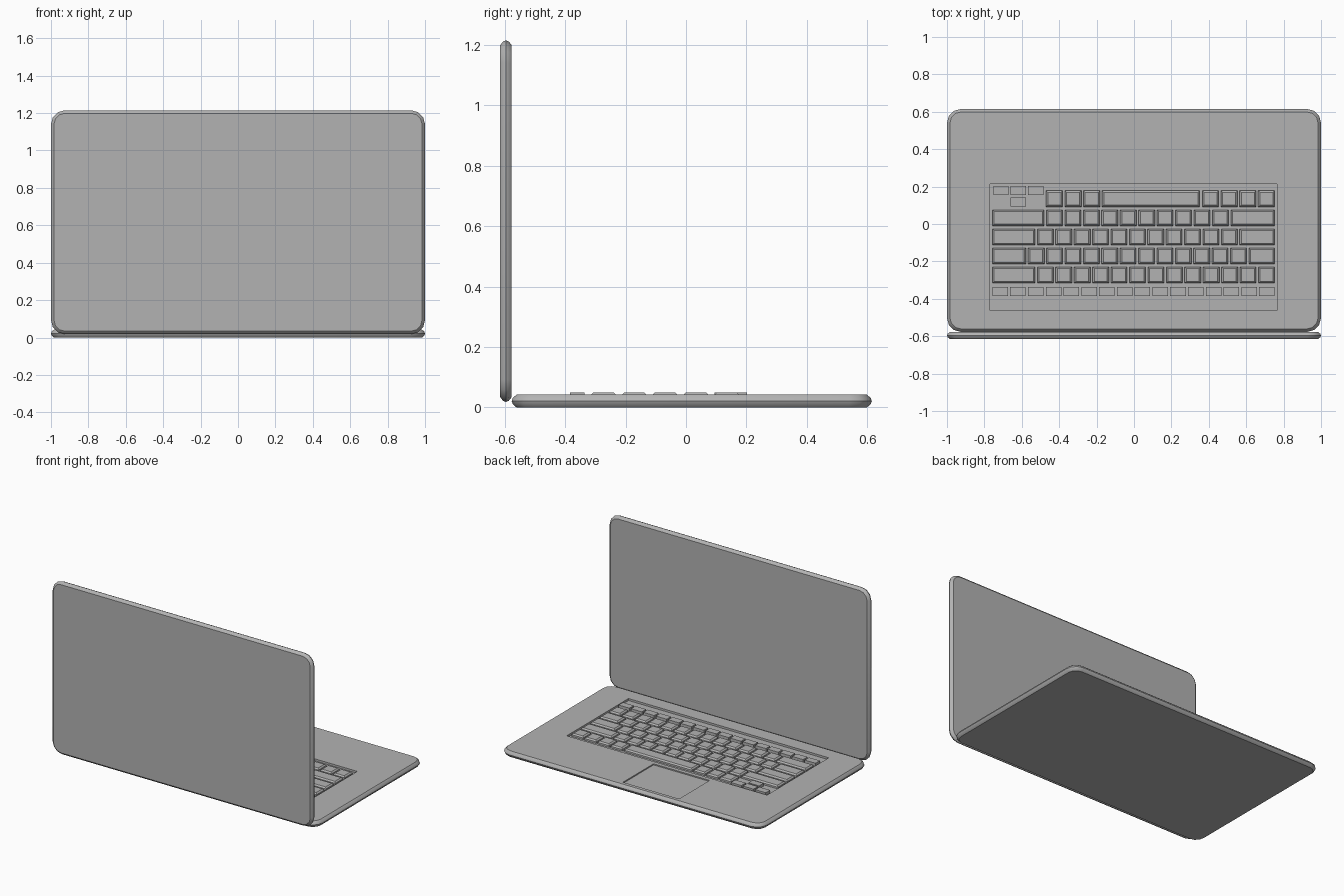
import bpy
import bmesh
from math import radians, pi, sin, cos

if "Cube" in bpy.data.objects:
    bpy.data.objects.remove(bpy.data.objects["Cube"], do_unlink=True)

grey = bpy.data.materials.new("Aluminium grey")
grey.use_nodes = True
grey.diffuse_color = (0.45, 0.45, 0.45, 1)
grey.node_tree.nodes["Principled BSDF"].inputs["Base Color"].default_value = (0.45, 0.45, 0.45, 1)


def finish(name, bm):
    bmesh.ops.recalc_face_normals(bm, faces=bm.faces)
    mesh = bpy.data.meshes.new(name)
    bm.to_mesh(mesh)
    bm.free()
    mesh.materials.append(grey)
    obj = bpy.data.objects.new(name, mesh)
    bpy.context.collection.objects.link(obj)
    return obj


def activate(obj):
    bpy.ops.object.select_all(action="DESELECT")
    obj.select_set(True)
    bpy.context.view_layer.objects.active = obj


def outline(x0, x1, y0, y1, radius, steps):
    """Rectangle with rounded corners, counter-clockwise."""
    corners = [(x1, y1, -1, -1), (x0, y1, 1, -1), (x0, y0, 1, 1), (x1, y0, -1, 1)]
    points = []
    for q, (x, y, sx, sy) in enumerate(corners):
        for i in range(steps + 1):
            a = pi / 2 * (q + i / steps)
            points.append((x + radius * (sx + cos(a)), y + radius * (sy + sin(a))))
    return points


def loft(bm, rings):
    """Skin a stack of equal vertex rings and cap both ends."""
    loops = [[bm.verts.new(p) for p in ring] for ring in rings]
    for low, high in zip(loops, loops[1:]):
        for i in range(len(low)):
            j = (i + 1) % len(low)
            bm.faces.new((low[i], low[j], high[j], high[i]))
    bm.faces.new(loops[0][::-1])
    bm.faces.new(loops[-1])


def slab(name, length, thick):
    """Thin rounded panel with softened rim, lying from z = 0 up."""
    bm = bmesh.new()
    rings = []
    for height, inset in [(0, 0.016), (0.25, 0.004), (0.5, 0), (0.75, 0.004), (1, 0.016)]:
        flat = outline(inset - 1, 1 - inset, inset - length / 2, length / 2 - inset,
                       0.075 - inset, 3)
        rings.append([(x, y, height * thick) for x, y in flat])
    loft(bm, rings)
    return finish(name, bm)


def block(bm, x0, x1, y0, y1, z0, z1, inset=0):
    rings = []
    for z, d in [(z0, 0), (z1 - inset, 0), (z1, inset)] if inset else [(z0, 0), (z1, 0)]:
        rings.append([(x0 + d, y0 + d, z), (x1 - d, y0 + d, z),
                      (x1 - d, y1 - d, z), (x0 + d, y1 - d, z)])
    loft(bm, rings)


# Base and upright lid
base = slab("base", 1.192, 0.042)
base.location.y = 0.019
lid = slab("screen_lid", 1.197, 0.038)
lid.rotation_euler.x = radians(90)
lid.location = (0, -0.577, 0.6165)

# Sunken keyboard well and trackpad
FLOOR = 0.028
for part, box in [("keyboard_well", (-0.77, 0.765, -0.463, 0.213, FLOOR, 0.1)),
                  ("trackpad", (-0.35, 0.08, 0.241, 0.575, 0.034, 0.1))]:
    bm = bmesh.new()
    block(bm, *box)
    cutter = finish(part + "_cutter", bm)
    cutter.location.y = 0
    cutter.hide_render = True
    activate(base)
    mod = base.modifiers.new(part, "BOOLEAN")
    mod.operation = "DIFFERENCE"
    mod.solver = "EXACT"
    mod.object = cutter
    bpy.ops.object.modifier_apply(modifier=mod.name)
    bpy.data.objects.remove(cutter, do_unlink=True)

for obj in (base, lid):
    activate(obj)
    bpy.ops.object.shade_smooth_by_angle(angle=radians(35))

# Main key rows: y of the near edge, then (first x, last x, key count) runs
LEFT, RIGHT = -0.757, 0.752
rows = [
    (0.092, [(-0.47, -0.182, 3), (-0.17, 0.35, 1), (0.365, RIGHT, 4)]),
    (-0.01, [(LEFT, -0.48, 1), (-0.468, 0.505, 10), (0.518, RIGHT, 1)]),
    (-0.112, [(LEFT, -0.528, 1), (-0.517, 0.553, 11), (0.565, RIGHT, 1)]),
    (-0.214, [(LEFT, -0.578, 1), (-0.566, 0.602, 12), (0.614, RIGHT, 1)]),
    (-0.316, [(LEFT, -0.528, 1), (-0.517, RIGHT, 13)]),
]
GAP, TOP = 0.012, 0.049


def key_run(bm, x0, x1, count, y0, y1, inset):
    pitch = (x1 - x0 + GAP) / count
    for i in range(count):
        x = x0 + i * pitch
        block(bm, x, x + pitch - GAP, y0, y1, FLOOR - 0.002, TOP, inset)


bm = bmesh.new()
for y, runs in rows:
    for x0, x1, count in runs:
        key_run(bm, x0, x1, count, y, y + 0.086, 0.009)
finish("main_keys", bm)

# Small flat keys: function row and arrows
bm = bmesh.new()
key_run(bm, LEFT, RIGHT, 16, -0.384, -0.336, 0)
finish("function_keys", bm)
bm = bmesh.new()
key_run(bm, -0.752, -0.485, 3, 0.154, 0.202, 0)
key_run(bm, -0.66, -0.577, 1, 0.094, 0.142, 0)
finish("arrow_keys", bm)
